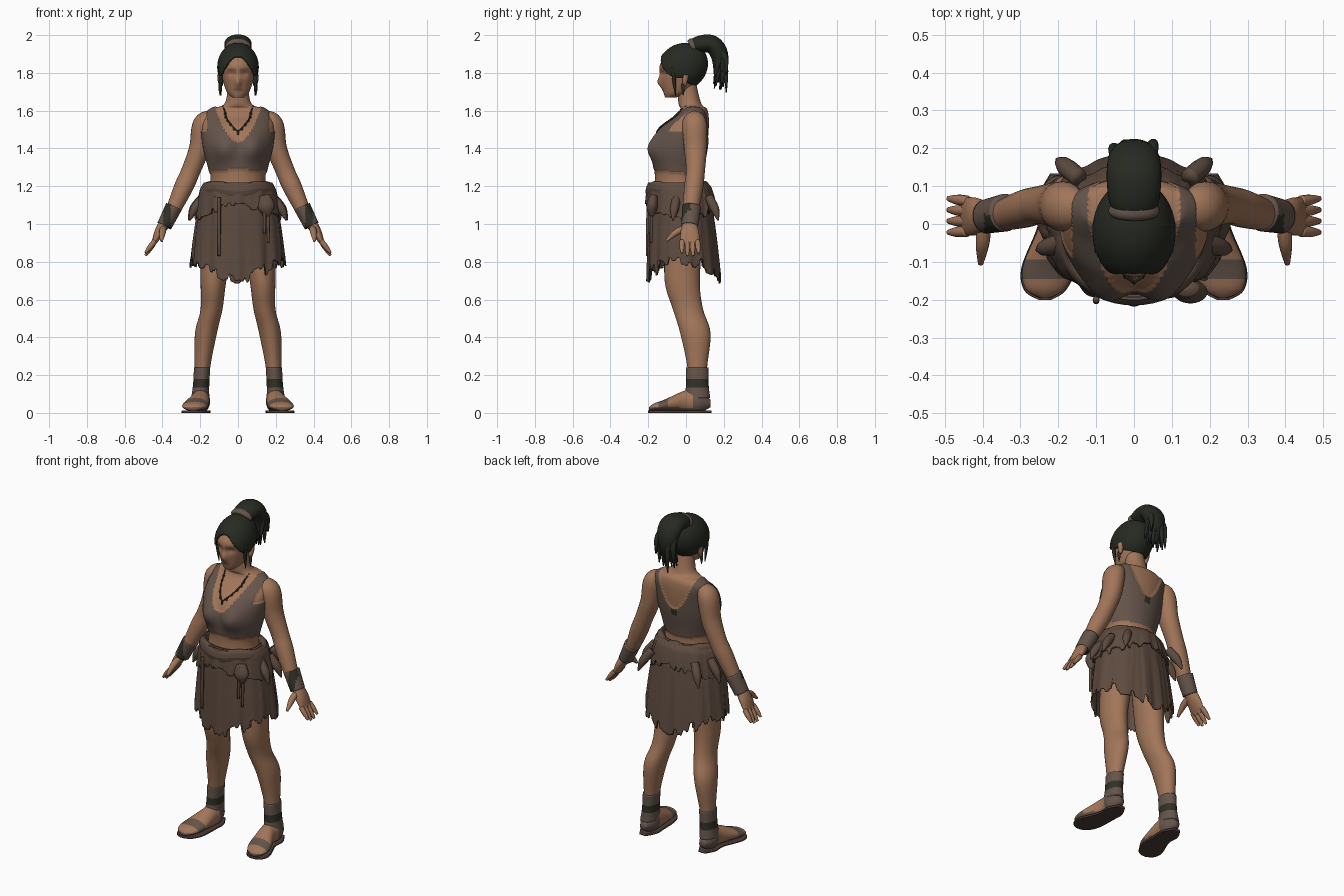
import bpy, bmesh, math, random
from mathutils import Vector

random.seed(4)
if "Cube" in bpy.data.objects:
    bpy.data.objects.remove(bpy.data.objects["Cube"])


def material(name, *rgb):
    mat = bpy.data.materials.new(name)
    mat.use_nodes = True
    mat.diffuse_color = (*rgb, 1)
    mat.node_tree.nodes["Principled BSDF"].inputs["Base Color"].default_value = (*rgb, 1)
    return mat


SKIN = material("skin", .36, .18, .1)
DUSKY = material("dusky_skin", .24, .12, .07)
CLOTH = material("top_cloth", .13, .09, .07)
HIDE = material("skirt_hide", .11, .07, .05)
HAIR = material("dark_hair", .02, .023, .016)
STRAP = material("dark_strap", .03, .03, .02)
SOLE = material("sole_leather", .07, .045, .04)
RIGHT, FORWARD, UP = Vector((1, 0, 0)), Vector((0, 1, 0)), Vector((0, 0, 1))


def spline(rings, sub):
    """Catmull-Rom samples through rings of (x, y, z, width, depth)."""
    points = [Vector(ring) for ring in rings]
    points = [points[0], *points, points[-1]]
    samples = []
    for before, start, end, after in zip(points, points[1:], points[2:], points[3:]):
        leave, arrive = (end - before) / 2, (after - start) / 2
        for step in range(sub):
            t = step / sub
            bend = leave + arrive - 2 * (end - start)
            rise = end - start - leave - bend
            samples.append(start + t * (leave + t * (rise + t * bend)))
    return samples + [points[-1]]


def loft(name, rings, mats, n=24, sub=6, axis=None, shape=None, rule=None,
         caps=True, keep=None, thick=0, puff=0):
    """Skin elliptical rings along a path; axis fixes the ring plane."""
    path = spline(rings, sub)
    bm = bmesh.new()
    loops = []
    for i, point in enumerate(path):
        ahead, behind = path[min(i + 1, len(path) - 1)], path[max(i - 1, 0)]
        along = axis or Vector((ahead - behind)[:3]).normalized()
        across = (RIGHT - along * along.dot(RIGHT)).normalized()
        outward = along.cross(across)
        loop = []
        for j in range(n):
            angle = math.tau * j / n
            co = Vector(point[:3]) + across * point[3] * math.cos(angle) + outward * point[4] * math.sin(angle)
            loop.append(bm.verts.new(shape(co) if shape else co))
        loops.append(loop)
    for lower, upper in zip(loops, loops[1:]):
        for j in range(n):
            bm.faces.new((lower[j - 1], lower[j], upper[j], upper[j - 1]))
    if caps:
        bm.faces.new(loops[0])
        bm.faces.new(loops[-1])
    if keep:
        dropped = [face for face in bm.faces if not keep(face.calc_center_median())]
        bmesh.ops.delete(bm, geom=dropped, context='FACES')
    bmesh.ops.recalc_face_normals(bm, faces=bm.faces)
    bm.normal_update()
    for face in bm.faces:
        face.smooth = True
        if rule:
            face.material_index = int(rule(face.calc_center_median()))
    if puff:
        for vert in {v for face in bm.faces if face.material_index for v in face.verts}:
            vert.co += vert.normal * puff
    mesh = bpy.data.meshes.new(name)
    bm.to_mesh(mesh)
    bm.free()
    for mat in mats:
        mesh.materials.append(mat)
    obj = bpy.data.objects.new(name, mesh)
    bpy.context.collection.objects.link(obj)
    if thick:
        obj.modifiers.new("thickness", 'SOLIDIFY').thickness = thick
    return obj


def strand(name, start, end, radius, mat, bow=(0, 0, 0), tip=.2):
    """A bowed, tapering tube between two points."""
    start, end = Vector(start), Vector(end)
    middle = (start + end) / 2 + Vector(bow)
    loft(name, [(*start, radius, radius), (*middle, radius, radius),
                (*end, radius * tip, radius * tip)], [mat], n=10)


def bump(distance, width):
    return math.exp(-(distance / width) ** 2)


# Torso with the cropped top raised from it
def bust(c):
    if c.y < -.03:
        c.y -= .04 * bump(abs(c.x) - .08, .06) * bump(c.z - 1.4, .07)
    return c


def top_rule(c):
    x = abs(c.x)
    if c.y > 0 and x < .016 and abs(c.z - 1.41) < .02:
        return 2
    scoop = c.z > 1.43 and x < .28 * math.sqrt(c.z - 1.43)
    armhole = c.z > 1.49 and x > .16
    return 1.27 - c.y / 8 < c.z < 1.63 and not scoop and not armhole


torso = loft("torso_and_top", [
    (0, -.04, 1.15, .16, .13), (0, -.04, 1.25, .145, .125), (0, -.03, 1.4, .18, .14),
    (0, -.01, 1.5, .19, .13), (0, .03, 1.57, .18, .09), (0, .04, 1.61, .14, .07),
    (0, .02, 1.64, .07, .06), (0, 0, 1.76, .05, .05)],
    [SKIN, CLOTH, STRAP], n=120, sub=16, axis=UP, shape=bust, rule=top_rule, puff=.005)


# Head with nose, eye sockets and lips
def face_shape(c):
    if c.y < -.06:
        nose = .02 * bump(c.x, .016) * bump(c.z - 1.75, .03)
        socket = .01 * bump(abs(c.x) - .035, .02) * bump(c.z - 1.8, .02)
        c.y += socket - nose
    return c


def face_rule(c):
    eye = abs(abs(c.x) - .035) < .025 and abs(c.z - 1.81) < .014
    lips = abs(c.x) < .024 and abs(c.z - 1.71) < .008
    return c.y < -.08 and (eye or lips)


loft("head", [(0, -.08, 1.67, .03, .03), (0, -.05, 1.7, .06, .07), (0, -.03, 1.78, .085, .105),
              (0, -.02, 1.85, .09, .115), (0, -.01, 1.93, .04, .05)],
     [SKIN, DUSKY], n=64, sub=16, axis=UP, shape=face_shape, rule=face_rule)


# Hair cap cut along the hairline, tie and ponytail
def hairline(c):
    low = 1.75 - c.y / 3
    arch = 1.89 - 12 * c.x ** 2
    return c.z > (max(low, arch) if c.y < 0 else low)


cap = []
for step in range(-5, 6):
    tilt = step * math.pi / 11
    cap.append((0, -.02 + .02 * math.sin(tilt), 1.83 + .13 * math.sin(tilt),
                .11 * math.cos(tilt), .135 * math.cos(tilt)))
loft("hair_cap", cap, [HAIR], n=96, sub=8, axis=UP, keep=hairline, thick=.012)
loft("hair_tie", [(0, .025, 1.935, .062, .036), (0, .035, 1.94, .068, .044), (0, .05, 1.945, .062, .04)], [CLOTH])
loft("ponytail", [(0, .03, 1.935, .055, .035), (0, .07, 1.95, .068, .046), (0, .14, 1.95, .072, .048),
                  (0, .18, 1.88, .062, .045), (0, .17, 1.75, .02, .02)], [HAIR], n=32)
for lock in range(18):
    x, y, z = random.uniform(-.05, .05), random.uniform(.12, .21), random.uniform(1.69, 1.82)
    strand("ponytail_lock", (x, .16, 1.93), (x * 1.3, y + .02, z), .016, HAIR, bow=(0, .02, .02))

# Waist roll
roll = []
for step in range(9):
    turn = math.tau * step / 8
    width = .175 + .025 * math.cos(turn)
    roll.append((0, -.045, 1.18 + .04 * math.sin(turn), width, width - .03))
loft("waist_roll", roll, [HIDE], n=48, axis=UP, caps=False,
     shape=lambda c: c + UP * .008 * math.sin(5 * math.atan2(c.y, c.x)))


# Ragged hide layers
def hide_layer(name, drop, hem, side_rise, jag, extra):
    teeth = [random.uniform(-jag, jag) for tooth in range(70)]

    def shape(c):
        angle = math.atan2(c.y + .02, c.x)
        t = (1.22 - c.z) / drop
        end = hem + side_rise * math.cos(angle) ** 2 + teeth[int((angle + math.pi) * 11)]
        fold = 1 + .02 * t * (math.sin(11 * angle) + math.sin(19 * angle) / 2)
        return Vector((c.x * fold, c.y * fold, 1.22 - t * (1.22 - end)))

    rings = []
    for step in range(6):
        depth = drop * step / 5
        flare = math.sqrt(2 * depth)
        rings.append((0, -.045 + .035 * flare, 1.22 - depth,
                      .165 + .085 * flare + extra, .14 + .055 * flare + extra))
    loft(name, rings, [HIDE], n=150, axis=UP, caps=False, thick=.008, shape=shape)


hide_layer("skirt", .5, .715, .085, .033, 0)
hide_layer("skirt_overlay", .15, 1.1, -.07, .018, .016)

# Hanging pouch, side flaps and cords
loft("belt_pouch", [(.14, -.17, 1.15, .03, .02), (.15, -.18, 1.09, .045, .03),
                    (.16, -.18, 1.04, .01, .01)], [HIDE])
for degrees in (-15, 10, 40, 140, 170, 195):
    direction = Vector((math.cos(math.radians(degrees)), math.sin(math.radians(degrees)), 0))
    strand("hide_flap", direction * .19 + UP * 1.14, direction * .265 + UP * 1.02, .024, HIDE,
           bow=direction * .01, tip=.2)
for x, y, z in ((-.1, -.2, .83), (.16, -.18, .9), (.14, -.19, .95)):
    strand("hide_cord", (x, y, 1.14), (x, y - .005, z), .009, HIDE, tip=.8)

# Necklace following the chest
bpy.context.view_layer.update()
for s in (1, -1):
    cord = [(s * .08, 0, 1.625, .004, .004)]
    for step in range(6):
        x, z = s * .068 * math.cos(step * math.pi / 10), 1.59 - .02 * step
        hit, spot, normal, index = torso.ray_cast(Vector((x, -1, z)), FORWARD)
        bead = spot - FORWARD * .006
        cord.append((*bead, .004, .004))
        strand("necklace_tooth", bead, bead - UP * .03, .006, STRAP)
    loft("necklace_cord", cord, [STRAP], n=8)


# Paired parts
def ankle_rule(c):
    return abs(c.z - .155) < .02


def bracer_rule(c):
    return c.y < .025 and abs(abs(c.x) - .375) < .02


def foot_shape(c):
    c.z = max(c.z, .01)
    return c


def foot_rule(c):
    return c.y > .04 or abs(c.y + .12) < .025 or c.z < .03


def sole_shape(c):
    c.z = .012 if c.z > .04 else 0
    return c


for label, s in (("left_", 1), ("right_", -1)):
    def paired(name, rings, mats, **options):
        loft(label + name, [(s * x, *rest) for x, *rest in rings], mats, **options)

    def paired_strand(name, start, end, radius, mat, **options):
        strand(label + name, (s * start[0], *start[1:]), (s * end[0], *end[1:]), radius, mat, **options)

    # Ear, earring and loose side lock
    paired_strand("ear", (.095, 0, 1.79), (.09, -.01, 1.73), .015, SKIN, tip=.6)
    paired_strand("earring", (.095, -.015, 1.74), (.095, -.015, 1.68), .008, STRAP)
    paired_strand("side_lock", (.095, -.07, 1.83), (.09, -.055, 1.68), .01, HAIR)
    # Arm, bracer and hand
    paired("arm", [(.13, .04, 1.57, .03, .04), (.18, .045, 1.53, .058, .065), (.205, .05, 1.4, .054, .06),
                   (.25, .05, 1.28, .05, .05), (.29, .04, 1.19, .05, .05), (.36, .02, 1.04, .035, .04),
                   (.39, .02, 1, .03, .04), (.42, .02, .95, .025, .05), (.45, .02, .89, .01, .05)], [SKIN])
    paired("bracer", [(.34, .03, 1.09, .045, .05), (.39, .02, .99, .04, .045)],
           [CLOTH, STRAP], n=40, sub=10, rule=bracer_rule)
    for finger in range(4):
        y = -.02 + .027 * finger
        paired_strand("finger", (.44, y, .91), (.49, y * 1.1, .825 + .015 * abs(finger - 1.5)),
                      .014, SKIN, tip=.5)
    paired_strand("thumb", (.395, 0, .98), (.405, -.105, .91), .018, SKIN, bow=(0, 0, .01), tip=.4)
    # Leg and ankle wrap
    paired("leg", [(.11, -.01, .95, .09, .1), (.13, -.02, .7, .068, .093), (.14, .01, .55, .058, .08),
                   (.17, .05, .42, .058, .08), (.19, .06, .22, .04, .05), (.2, .06, .03, .04, .05)],
           [SKIN], n=32, axis=UP)
    paired("ankle_wrap", [(.2, .06, .08, .048, .068), (.195, .06, .15, .043, .06), (.19, .06, .24, .043, .06)],
           [CLOTH, STRAP], n=32, sub=10, axis=UP, rule=ankle_rule)
    # Foot and sole
    foot = [(.2, .13, .05, .02, .02), (.2, .07, .06, .05, .06), (.2, 0, .06, .05, .06),
            (.225, -.11, .04, .068, .032), (.235, -.17, .03, .052, .02), (.235, -.195, .02, .015, .01)]
    paired("foot", foot, [SKIN, CLOTH], n=32, sub=12, axis=FORWARD, shape=foot_shape, rule=foot_rule)
    paired("sole", [(x, y * 1.03, .04, width * 1.06, .02) for x, y, z, width, depth in foot],
           [SOLE], axis=FORWARD, shape=sole_shape)
